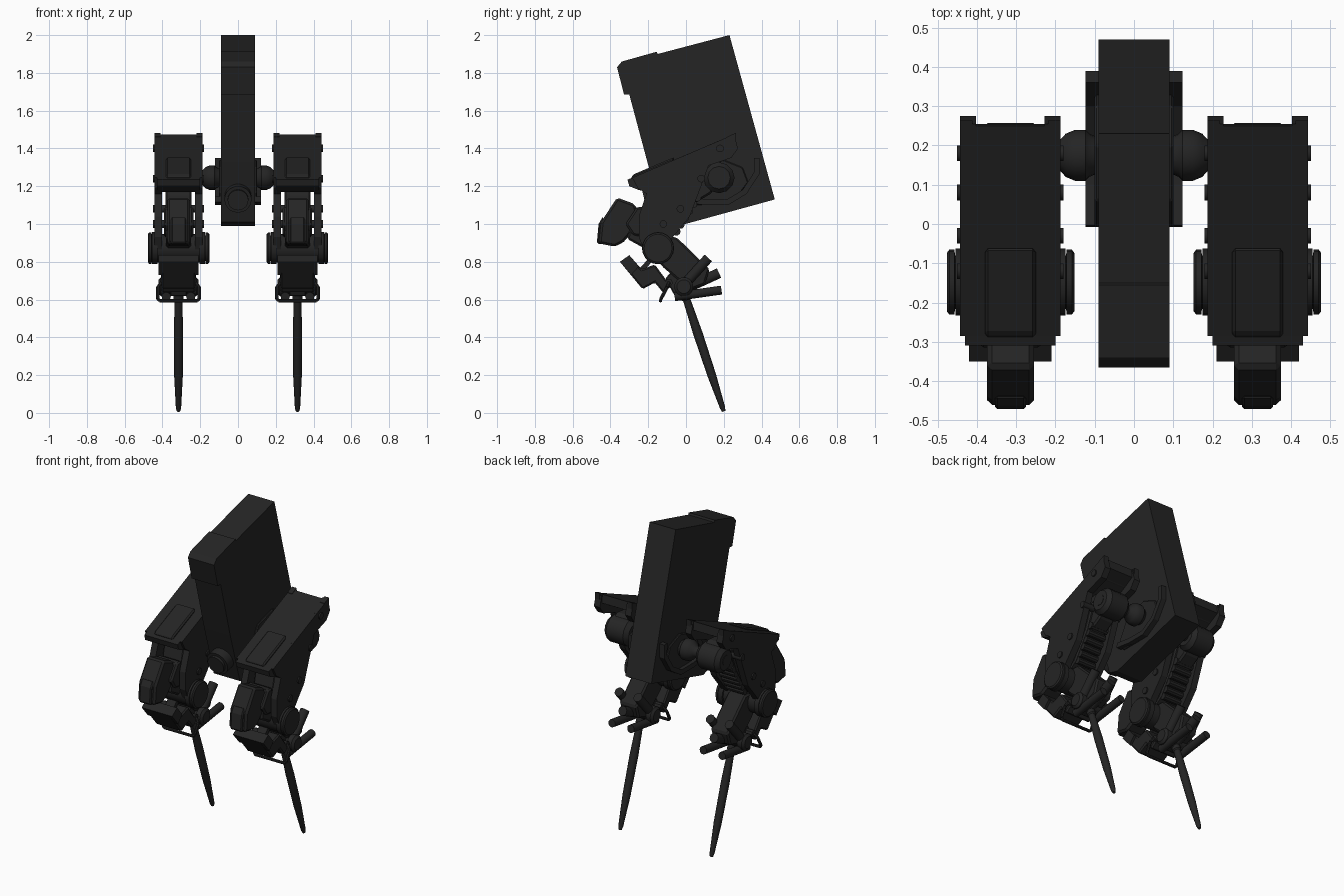
import bpy, bmesh, math
from mathutils import Vector

mat = bpy.data.materials.new("charcoal")
mat.diffuse_color = (0.018, 0.018, 0.018, 1)


def finish(name, bm, mirror, bevel=0.0, smooth=False):
    bmesh.ops.recalc_face_normals(bm, faces=bm.faces)
    me = bpy.data.meshes.new(name)
    bm.to_mesh(me)
    bm.free()
    me.materials.append(mat)
    ob = bpy.data.objects.new(name, me)
    bpy.context.collection.objects.link(ob)
    if bevel:
        b = ob.modifiers.new("bevel", "BEVEL")
        b.width, b.segments, b.limit_method = bevel, 1, "ANGLE"
    if mirror:
        ob.modifiers.new("mirror", "MIRROR")
    if smooth:
        bpy.ops.object.select_all(action="DESELECT")
        ob.select_set(True)
        bpy.context.view_layer.objects.active = ob
        bpy.ops.object.shade_smooth_by_angle(angle=math.radians(35))
    return ob


def prism(name, pts, x0, x1, mirror=True, bevel=0.0):
    """Side profile of (y, z) points, extruded from x0 to x1."""
    bm = bmesh.new()
    f = bm.faces.new([bm.verts.new((x0, y, z)) for y, z in pts])
    ext = bmesh.ops.extrude_face_region(bm, geom=[f])["geom"]
    bmesh.ops.translate(bm, vec=(x1 - x0, 0, 0),
                        verts=[v for v in ext if isinstance(v, bmesh.types.BMVert)])
    return finish(name, bm, mirror, bevel)


def turned(name, a, b, stations, mirror=True, segs=20):
    """Round part along a-b; stations are (fraction, radius)."""
    a, b = Vector(a), Vector(b)
    q = (b - a).to_track_quat("Z", "Y")
    bm = bmesh.new()
    rings = []
    for t, r in stations:
        c = a.lerp(b, t)
        rings.append([bm.verts.new(c + q @ Vector((r * math.cos(k * math.tau / segs),
                      r * math.sin(k * math.tau / segs), 0))) for k in range(segs)])
    for p, n in zip(rings, rings[1:]):
        for k in range(segs):
            bm.faces.new((p[k], p[(k + 1) % segs], n[(k + 1) % segs], n[k]))
    bm.faces.new(rings[0])
    bm.faces.new(rings[-1])
    return finish(name, bm, mirror, smooth=True)


def rod(name, a, b, r0, r1=None, **kw):
    return turned(name, a, b, [(0, r0), (1, r0 if r1 is None else r1)], **kw)


def strip(pts, w):
    """Closed outline of a band of width w following (y, z) points."""
    left, right = [], []
    for i, p in enumerate(pts):
        d = Vector(pts[min(i + 1, len(pts) - 1)]) - Vector(pts[max(i - 1, 0)])
        n = Vector((-d.y, d.x)).normalized() * w / 2
        left.append(tuple(Vector(p) + n))
        right.append(tuple(Vector(p) - n))
    return left + right[::-1]


# Central slab body
prism("body", [(0.23, 2.0), (0.47, 1.13), (-0.04, 0.99), (-0.11, 1.01), (-0.205, 1.33),
               (-0.30, 1.685), (-0.328, 1.685), (-0.365, 1.83), (-0.34, 1.86),
               (-0.155, 1.912), (-0.15, 1.90)], -0.09, 0.09, False)
rod("front_socket", (0, -0.08, 1.16), (0, -0.205, 1.13), 0.072, mirror=False)
rod("front_socket_cap", (0, -0.19, 1.133), (0, -0.22, 1.126), 0.055, mirror=False)

# Hip mount on the body flanks: backing, curved rim and ball joint
prism("hip_backing", [(0.30, 1.30), (0.33, 1.22), (0.27, 1.14), (0.16, 1.10), (0.02, 1.10),
                      (-0.01, 1.17), (0.06, 1.30), (0.2, 1.34)], 0.08, 0.10, True, 0.005)
prism("hip_rim", strip([(0.375, 1.35), (0.375, 1.27), (0.31, 1.17), (0.22, 1.115),
                        (0.10, 1.115), (-0.005, 1.13)], 0.03), 0.08, 0.123)
turned("hip_ball", (0.09, 0.175, 1.245), (0.21, 0.175, 1.245),
       [(0, 0.045), (0.2, 0.055), (0.28, 0.065), (0.5, 0.065), (0.7, 0.055), (0.85, 0.035), (1, 0.03)])
rod("hip_axle", (0.17, 0.175, 1.245), (0.40, 0.175, 1.245), 0.032)
turned("hip_drum", (0.232, 0.175, 1.245), (0.398, 0.175, 1.245),
       [(0, 0.06), (0.15, 0.082), (0.85, 0.082), (1, 0.06)], segs=12)
prism("hip_arm", [(0.17, 1.34), (0.23, 1.28), (0.13, 1.16), (0.03, 1.10), (-0.02, 1.2), (0.05, 1.33)],
      0.262, 0.368, True, 0.01)

# Thigh armour: two cheek walls under a sloping lid
cheek = [(0.255, 1.475), (0.275, 1.40), (0.24, 1.35), (0.12, 1.31), (0.08, 1.20), (0.02, 1.04),
         (-0.07, 0.93), (-0.12, 0.86), (-0.22, 0.86), (-0.25, 0.93), (-0.25, 1.04),
         (-0.21, 1.16), (-0.255, 1.19), (-0.285, 1.245)]
prism("thigh_cheek_inner", cheek, 0.187, 0.228)
prism("thigh_cheek_outer", cheek, 0.402, 0.443)
prism("thigh_lid", [(0.25, 1.473), (0.255, 1.42), (-0.20, 1.17), (-0.25, 1.18), (-0.30, 1.20),
                    (-0.31, 1.235), (-0.285, 1.245)], 0.20, 0.43)
for i, x in enumerate((0.187, 0.411)):
    prism("lid_rear_lip_%d" % i, [(0.264, 1.482), (0.264, 1.44), (0.22, 1.42), (0.22, 1.463)], x, x + 0.032)
prism("lid_panel", [(-0.06, 1.355), (-0.07, 1.32), (-0.27, 1.23), (-0.292, 1.24), (-0.28, 1.262)],
      0.25, 0.38, True, 0.008)
for i, (y, z) in enumerate(((0.18, 1.40), (0.08, 1.24), (-0.03, 1.08), (-0.12, 1.0))):
    rod("cheek_bolt_%d" % i, (0.179, y, z), (0.451, y, z), 0.02, segs=12)
    
# Inner thigh bone with a ribbed back
prism("thigh_bone", [(0.10, 1.28), (0.04, 1.12), (-0.06, 0.96), (-0.14, 0.90), (-0.22, 0.98),
                     (-0.18, 1.16), (-0.05, 1.27)], 0.245, 0.385, True, 0.008)
for i in range(6):
    t = i / 5
    y, z = 0.06 - 0.11 * t, 1.14 - 0.18 * t
    rod("thigh_rib_%d" % i, (0.255, y, z), (0.375, y, z), 0.021, segs=10)

# Knee drum and its side caps
rod("knee_drum", (0.20, -0.148, 0.872), (0.43, -0.148, 0.872), 0.075)
for i, (a, b) in enumerate(((0.175, 0.205), (0.425, 0.455))):
    rod("knee_flange_%d" % i, (a, -0.148, 0.872), (b, -0.148, 0.872), 0.085)
turned("knee_caps", (0.152, -0.148, 0.872), (0.477, -0.148, 0.872),
       [(0, 0.074), (0.02, 0.083), (0.06, 0.083), (0.065, 0.068), (0.935, 0.068),
        (0.94, 0.083), (0.98, 0.083), (1, 0.074)])

# Knee guard
prism("knee_guard", [(-0.365, 1.14), (-0.27, 1.105), (-0.24, 1.01), (-0.33, 0.905), (-0.375, 0.88),
                     (-0.462, 0.897), (-0.45, 1.01)], 0.255, 0.374, True, 0.012)
prism("knee_guard_plate", [(-0.44, 1.04), (-0.463, 1.0), (-0.472, 0.90), (-0.45, 0.89), (-0.43, 0.95)],
      0.275, 0.354, True, 0.006)
prism("knee_guard_bracket", [(-0.27, 1.09), (-0.20, 1.08), (-0.14, 0.94), (-0.20, 0.86),
                             (-0.31, 0.92), (-0.30, 1.0)], 0.25, 0.38, True, 0.01)
prism("guard_shoulders", [(-0.26, 1.09), (-0.22, 1.09), (-0.2, 0.93), (-0.28, 0.94), (-0.32, 1.0)],
      0.235, 0.393, True, 0.01)

# Shin and folded front guard
prism("shin", [(-0.10, 0.93), (-0.05, 0.93), (0.125, 0.76), (0.10, 0.68), (0.02, 0.65),
               (-0.12, 0.77), (-0.17, 0.83)], 0.255, 0.375, True, 0.01)
prism("shin_guard", [(-0.35, 0.80), (-0.30, 0.835), (-0.235, 0.76), (-0.165, 0.785), (-0.08, 0.67),
                     (-0.12, 0.635), (-0.165, 0.69), (-0.23, 0.655)], 0.225, 0.405, True, 0.008)
prism("shin_guard_strut", strip([(-0.26, 0.73), (-0.17, 0.83)], 0.025), 0.285, 0.345)
prism("shin_guard_wings", [(-0.35, 0.80), (-0.30, 0.835), (-0.25, 0.775), (-0.29, 0.73)], 0.21, 0.42)
prism("ankle_link", [(-0.11, 0.71), (-0.06, 0.77), (0.04, 0.70), (0.0, 0.62), (-0.06, 0.62)],
      0.27, 0.36, True, 0.006)

# Ankle drum with fanned cylinders
turned("ankle_drum", (0.208, -0.012, 0.668), (0.422, -0.012, 0.668),
       [(0, 0.036), (0.06, 0.05), (0.2, 0.05), (0.21, 0.04), (0.79, 0.04), (0.8, 0.05), (0.94, 0.05), (1, 0.036)])
for x in (0.25, 0.38):
    rod("upper_cylinder", (x, 0.0, 0.69), (x, 0.118, 0.82), 0.027, segs=14)
    rod("lower_cylinder", (x, -0.06, 0.615), (x, 0.188, 0.65), 0.024, segs=14)
rod("middle_cylinder", (0.315, 0.0, 0.66), (0.315, 0.175, 0.74), 0.028, segs=14)

# Wire loop in front of the ankle
loop = [(0.225, -0.09, 0.69), (0.205, -0.10, 0.665), (0.205, -0.132, 0.605), (0.215, -0.135, 0.594),
        (0.415, -0.135, 0.594), (0.425, -0.132, 0.605), (0.425, -0.10, 0.665), (0.405, -0.09, 0.69)]
for i, (a, b) in enumerate(zip(loop, loop[1:])):
    rod("wire_loop_%d" % i, a, b, 0.009, segs=8)
rod("wire_loop_bar", loop[0], loop[-1], 0.02, segs=8)

# Spike foot
turned("spike", (0.315, -0.01, 0.64), (0.315, 0.2, 0.008),
       [(0, 0.024), (0.06, 0.026), (0.07, 0.02), (0.35, 0.025), (0.7, 0.023), (0.97, 0.014), (1, 0.009)], segs=12)
